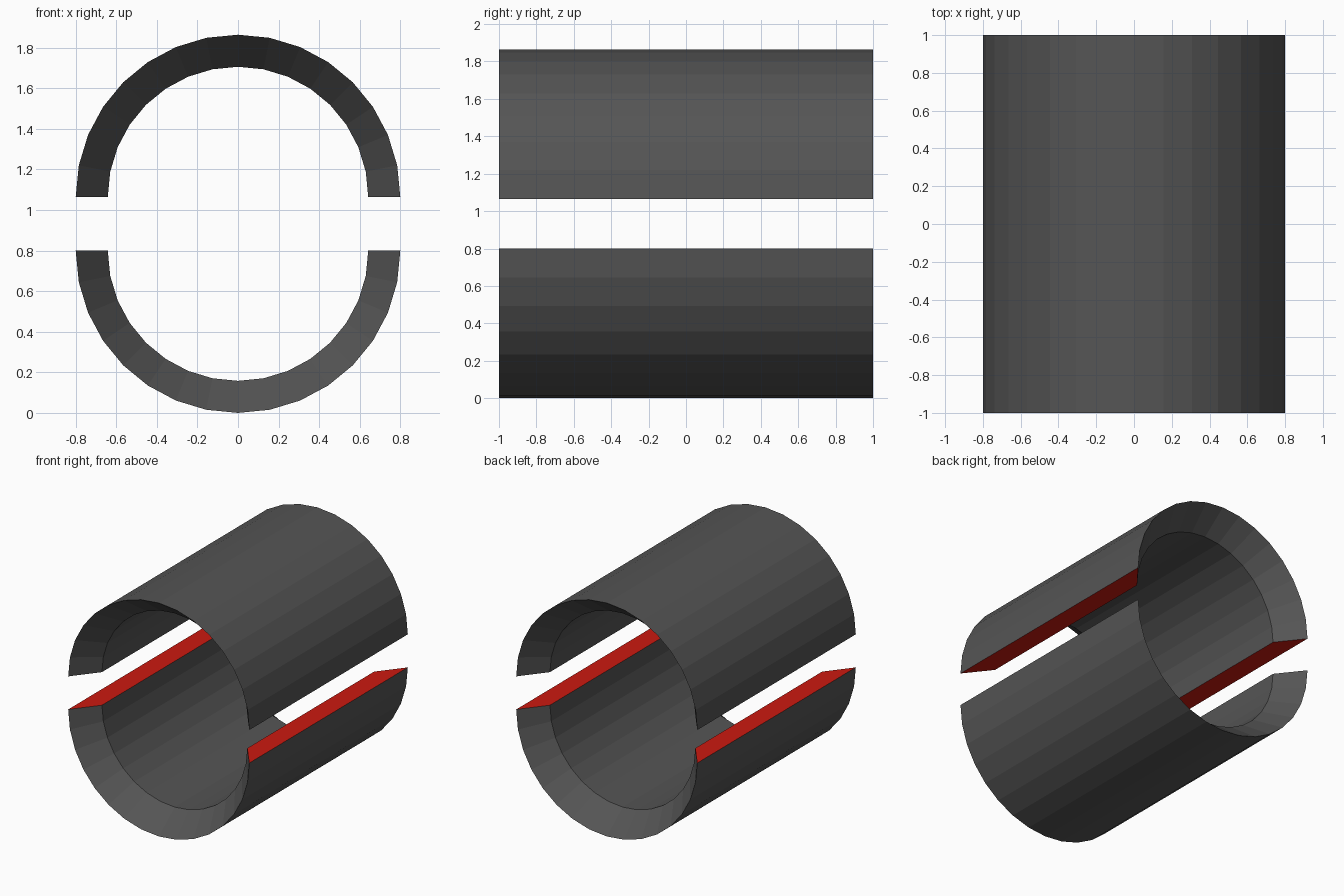
import bpy, bmesh, math
from mathutils import Matrix, Vector

if "Cube" in bpy.data.objects:
    bpy.data.objects.remove(bpy.data.objects["Cube"])

R_OUT, R_IN = 0.8, 0.642
SEGMENTS = 16            # facets per half shell
# wall section as (radius, y): the ends slope inward like a funnel
SECTION = [(R_OUT, -1), (R_OUT, 1), (R_IN, 0.8), (R_IN, -0.8)]


def material(name, rgb):
    m = bpy.data.materials.new(name)
    m.diffuse_color = (*rgb, 1)
    m.use_nodes = True
    m.node_tree.nodes["Principled BSDF"].inputs["Base Color"].default_value = m.diffuse_color
    return m


dark = material("dark_grey", (0.09, 0.09, 0.09))
red = material("red", (0.6, 0.01, 0.005))


def half_shell(name, z, direction):
    """Half tube on axis height z; direction is +1 for an arch, -1 for a trough."""
    bm = bmesh.new()
    # cut face at the first end of the arc
    verts = [bm.verts.new((r, y, 0)) for r, y in SECTION]
    first = bm.faces.new(verts)
    # sweep the section half a turn around the y axis
    res = bmesh.ops.spin(bm, geom=[first] + verts + list(first.edges),
                         cent=(0, 0, 0), axis=(0, 1, 0),
                         angle=-math.pi * direction, steps=SEGMENTS,
                         use_duplicate=False)
    # make sure the starting cut face is closed
    bm.verts.ensure_lookup_table()
    start = [v for v in bm.verts if v.co.x > 0.1 and abs(v.co.z) < 1e-4]
    if not any(all(v in start for v in f.verts) for f in bm.faces):
        bmesh.ops.contextual_create(bm, geom=start)
    bmesh.ops.recalc_face_normals(bm, faces=bm.faces[:])
    # red on the two split faces
    for f in bm.faces:
        f.smooth = False
        f.material_index = int(all(abs(v.co.z) < 1e-4 for v in f.verts))
    mesh = bpy.data.meshes.new(name)
    bm.to_mesh(mesh)
    bm.free()
    mesh.materials.append(dark)
    mesh.materials.append(red)
    obj = bpy.data.objects.new(name, mesh)
    obj.location.z = z
    bpy.context.collection.objects.link(obj)
    return obj


half_shell("lower_shell", R_OUT, -1)
half_shell("upper_shell", 1.064, 1)
